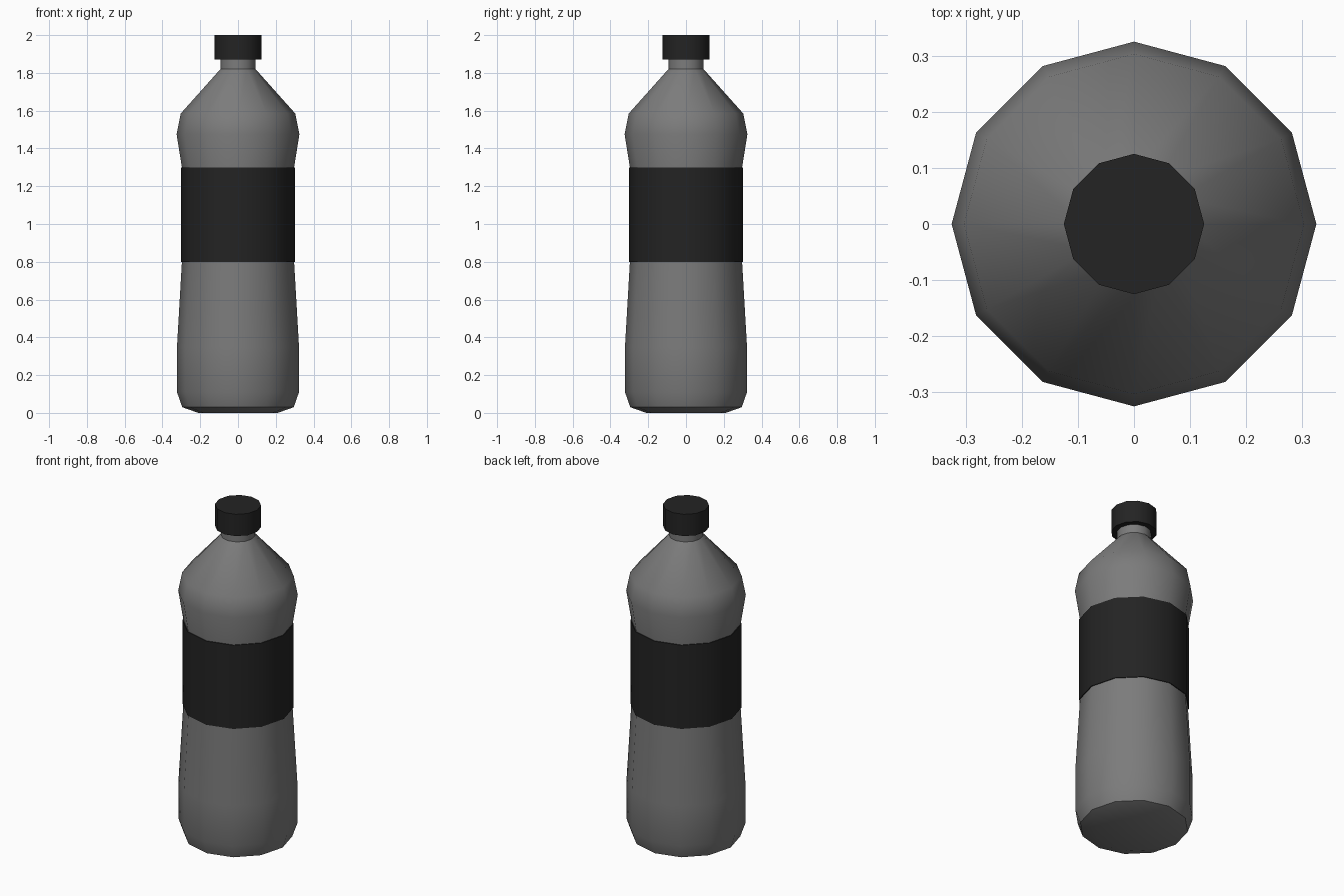
import bpy, bmesh
from math import cos, sin, pi, radians

SIDES = 12

cube = bpy.data.objects.get("Cube")
if cube:
    bpy.data.objects.remove(cube, do_unlink=True)


def material(name, value):
    m = bpy.data.materials.new(name)
    m.use_nodes = True
    colour = (value, value, value, 1)
    m.diffuse_color = colour
    bsdf = m.node_tree.nodes["Principled BSDF"]
    bsdf.inputs["Base Color"].default_value = colour
    bsdf.inputs["Roughness"].default_value = 0.6
    return m


def lathe(name, profile, mat, closed=False):
    """Revolve (radius, height) points; cap both ends, or join them if closed."""
    bm = bmesh.new()
    rings = []
    for r, z in profile:
        rings.append([bm.verts.new((r * cos(2 * pi * i / SIDES),
                                    r * sin(2 * pi * i / SIDES), z))
                      for i in range(SIDES)])
    pairs = list(zip(rings, rings[1:]))
    if closed:
        pairs.append((rings[-1], rings[0]))
    else:
        bm.faces.new(rings[0][::-1])
        bm.faces.new(rings[-1])
    for low, high in pairs:
        for i in range(SIDES):
            j = (i + 1) % SIDES
            bm.faces.new((low[i], low[j], high[j], high[i]))
    bmesh.ops.recalc_face_normals(bm, faces=bm.faces)
    mesh = bpy.data.meshes.new(name)
    bm.to_mesh(mesh)
    bm.free()
    mesh.materials.append(mat)
    ob = bpy.data.objects.new(name, mesh)
    bpy.context.collection.objects.link(ob)
    bpy.ops.object.select_all(action="DESELECT")
    ob.select_set(True)
    bpy.context.view_layer.objects.active = ob
    bpy.ops.object.shade_smooth_by_angle(angle=radians(40))
    return ob


plastic = material("grey plastic", 0.2)
black = material("black", 0.017)

# Bottle body: base, waisted grip, shoulder and neck
lathe("bottle_body", [
    (0.21, 0), (0.295, 0.03), (0.323, 0.11), (0.323, 0.35),
    (0.297, 0.8), (0.297, 1.3), (0.325, 1.475), (0.303, 1.585),
    (0.093, 1.82), (0.093, 1.9)], plastic)

# Wrap-around label sleeve
lathe("label", [(0.302, 0.8), (0.302, 1.3), (0.296, 1.3), (0.296, 0.8)],
      black, closed=True)

# Screw cap
lathe("cap", [(0.125, 1.87), (0.125, 2.0)], black)
